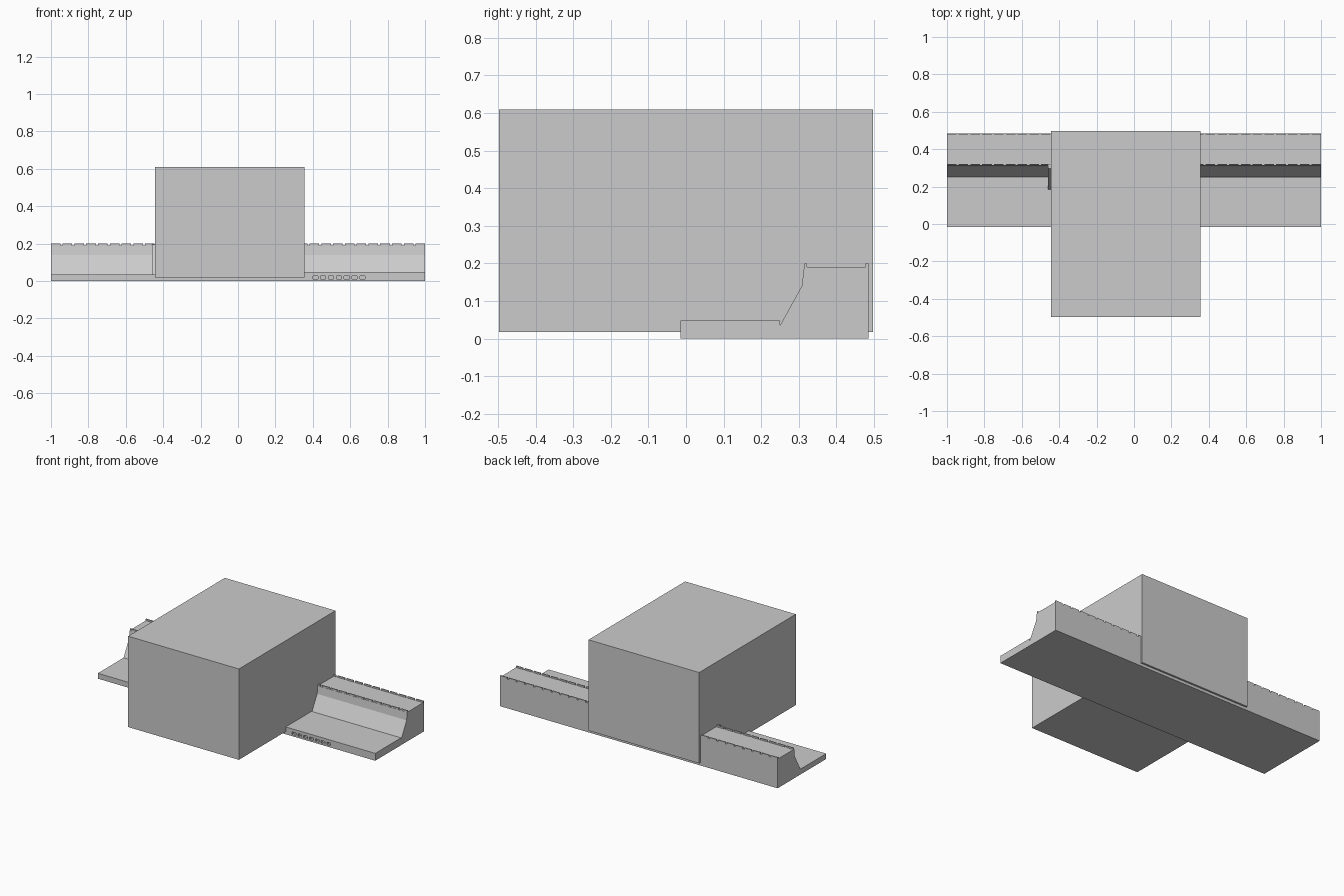
import bpy, bmesh

if "Cube" in bpy.data.objects:
    bpy.data.objects.remove(bpy.data.objects["Cube"])


def add_mesh(name, bm):
    bmesh.ops.recalc_face_normals(bm, faces=bm.faces)
    me = bpy.data.meshes.new(name)
    bm.to_mesh(me)
    bm.free()
    ob = bpy.data.objects.new(name, me)
    bpy.context.collection.objects.link(ob)
    return ob


def extrude_profile(name, yz, x0, x1):
    """Extrude a (y, z) profile along x."""
    bm = bmesh.new()
    face = bm.faces.new([bm.verts.new((x0, y, z)) for y, z in yz])
    ext = bmesh.ops.extrude_face_region(bm, geom=[face])
    verts = [g for g in ext["geom"] if isinstance(g, bmesh.types.BMVert)]
    bmesh.ops.translate(bm, verts=verts, vec=(x1 - x0, 0, 0))
    return add_mesh(name, bm)


def boxes(name, bounds):
    """One object holding axis-aligned boxes given as (x0, x1, y0, y1, z0, z1)."""
    bm = bmesh.new()
    for x0, x1, y0, y1, z0, z1 in bounds:
        verts = bmesh.ops.create_cube(bm, size=1)["verts"]
        for v in verts:
            v.co = (x1 if v.co.x > 0 else x0,
                    y1 if v.co.y > 0 else y0,
                    z1 if v.co.z > 0 else z0)
    return add_mesh(name, bm)


# Long base: low floor in front, sloped riser and flat shelf behind
base = extrude_profile("base", [
    (-0.015, 0), (0.485, 0), (0.485, 0.19), (0.314, 0.19),
    (0.308, 0.14), (0.25, 0.035), (-0.015, 0.035)], -1, 1)

# Row of small recessed vents in the front edge
vents = boxes("vent_cutter", [
    (0.40 + i * 0.042, 0.427 + i * 0.042, -0.03, 0.0, 0.011, 0.028)
    for i in range(7)])
cut = base.modifiers.new("vents", "BOOLEAN")
cut.object = vents
cut.operation = "DIFFERENCE"
cut.solver = "EXACT"
vents.hide_render = True
bpy.context.view_layer.objects.active = base
bpy.ops.object.modifier_apply(modifier=cut.name)
bpy.data.objects.remove(vents)

# Raised floor plate on the right side
boxes("floor_plate", [(-0.44, 1, -0.015, 0.25, 0.035, 0.048)])

# Broken lips along both edges of the shelf
count, gap = 32, 0.012
pitch = (2 + gap) / count
for name, y0, y1 in (("front_lip", 0.315, 0.322), ("back_lip", 0.478, 0.485)):
    boxes(name, [(-1 + i * pitch, -1 + (i + 1) * pitch - gap, y0, y1, 0.188, 0.2)
                 for i in range(count)])

# Rib beside the large block
extrude_profile("side_rib", [
    (0.18, 0.03), (0.32, 0.03), (0.32, 0.195), (0.298, 0.195)], -0.46, -0.43)

# Large central block
boxes("main_block", [(-0.443, 0.355, -0.498, 0.497, 0.018, 0.61)])
